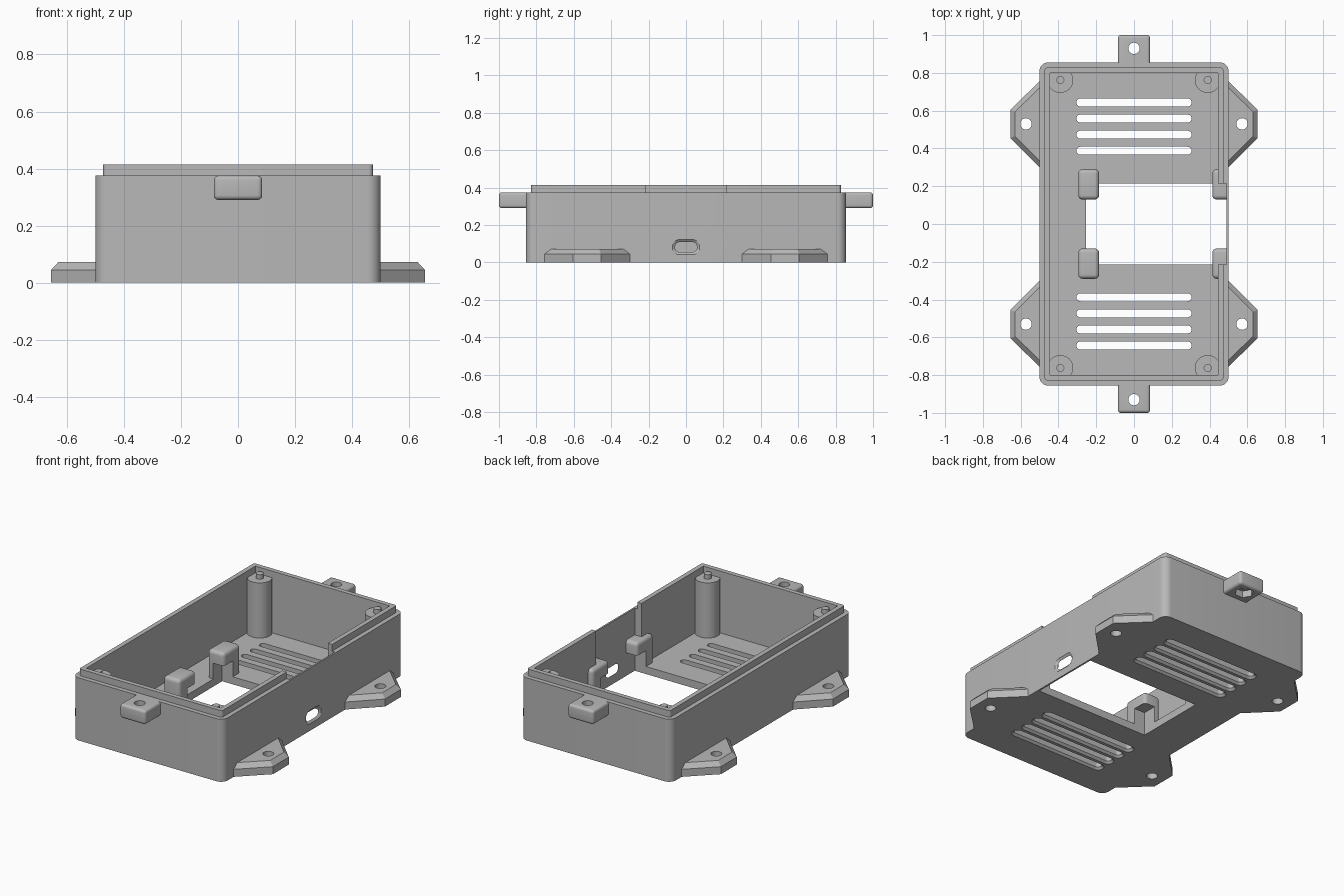
import bpy, bmesh, math

if "Cube" in bpy.data.objects:
    bpy.data.objects.remove(bpy.data.objects["Cube"])

grey = bpy.data.materials.new("matte grey")
grey.diffuse_color = (0.48, 0.48, 0.48, 1)
grey.use_nodes = True
grey.node_tree.nodes["Principled BSDF"].inputs["Base Color"].default_value = grey.diffuse_color


def rounded(cx, cy, w, d, r, n=8):
    """Rounded rectangle outline, counter-clockwise."""
    pts = []
    for k, (sx, sy) in enumerate([(1, 1), (-1, 1), (-1, -1), (1, -1)]):
        ox, oy = cx + sx * (w / 2 - r), cy + sy * (d / 2 - r)
        for i in range(n + 1):
            a = math.pi / 2 * (k + i / n)
            pts.append((ox + r * math.cos(a), oy + r * math.sin(a)))
    return pts


def circle(cx, cy, r, n=32, turn=0):
    return [(cx + r * math.cos(turn + 2 * math.pi * i / n),
             cy + r * math.sin(turn + 2 * math.pi * i / n)) for i in range(n)]


def finish(name, bm):
    bmesh.ops.recalc_face_normals(bm, faces=bm.faces)
    me = bpy.data.meshes.new(name)
    bm.to_mesh(me)
    bm.free()
    me.materials.append(grey)
    ob = bpy.data.objects.new(name, me)
    bpy.context.collection.objects.link(ob)
    return ob


def loft(name, sections, axis="z"):
    """Closed solid through (outline, height) sections."""
    bm = bmesh.new()
    rings = []
    for outline, h in sections:
        rings.append([bm.verts.new((h, x, y) if axis == "x" else (x, y, h))
                      for x, y in outline])
    n = len(rings[0])
    for a, b in zip(rings, rings[1:]):
        for i in range(n):
            j = (i + 1) % n
            bm.faces.new((a[i], a[j], b[j], b[i]))
    bm.faces.new(rings[0][::-1])
    bm.faces.new(rings[-1])
    return finish(name, bm)


def prism(name, outline, z0, z1):
    return loft(name, [(outline, z0), (outline, z1)])


def box(name, x0, x1, y0, y1, z0, z1, bevel=0):
    ob = prism(name, [(x0, y0), (x1, y0), (x1, y1), (x0, y1)], z0, z1)
    if bevel:
        bm = bmesh.new()
        bm.from_mesh(ob.data)
        bmesh.ops.bevel(bm, geom=bm.edges[:], offset=bevel, segments=5,
                        profile=0.5, affect="EDGES")
        bm.to_mesh(ob.data)
        bm.free()
    return ob


def apply(ob, mod):
    bpy.context.view_layer.objects.active = ob
    bpy.ops.object.modifier_apply(modifier=mod.name)


def cut(ob, *cutters):
    for c in cutters:
        mod = ob.modifiers.new("cut", "BOOLEAN")
        mod.operation, mod.solver, mod.object = "DIFFERENCE", "EXACT", c
        apply(ob, mod)
        bpy.data.objects.remove(c)


def mirror(ob, x, y):
    mod = ob.modifiers.new("mirror", "MIRROR")
    mod.use_axis = (x, y, False)
    mod.use_mirror_merge = False
    apply(ob, mod)


FLOOR, RIM, TOP = 0.045, 0.375, 0.415

# Case shell with stepped lip, cavity, and large opening that thins the right wall
case = loft("case", [(rounded(0, 0, 1.0, 1.71, 0.045), 0),
                     (rounded(0, 0, 1.0, 1.71, 0.045), RIM),
                     (rounded(0, 0, 0.946, 1.656, 0.015), RIM),
                     (rounded(0, 0, 0.946, 1.656, 0.015), TOP)])
cut(case, box("cavity", -0.445, 0.445, -0.80, 0.80, FLOOR, 0.6),
    box("opening", -0.255, 0.49, -0.215, 0.215, -0.1, 0.6))

# Vent slots, flared on the underside
for side in (-1, 1):
    for i in range(4):
        y = side * (0.388 + 0.085 * i)
        wide, narrow = rounded(0, y, 0.634, 0.066, 0.0329), rounded(0, y, 0.61, 0.042, 0.0209)
        cut(case, loft("slot", [(wide, -0.01), (wide, 0), (narrow, 0.012), (narrow, 0.1)]))

# Flared cable port in the right wall
inner, outer = rounded(0, 0.082, 0.115, 0.052, 0.025), rounded(0, 0.082, 0.145, 0.08, 0.036)
cut(case, loft("port", [(inner, 0.46), (inner, 0.489), (outer, 0.5), (outer, 0.52)], "x"))

# Corner posts with locating pins
posts = loft("corner_posts", [(circle(0.39, 0.762, r), z) for r, z in
                              [(0.068, 0.02), (0.068, 0.375), (0.021, 0.375), (0.021, 0.402)]])
mirror(posts, True, True)

# Chamfered side mounting feet
base = [(0.49, 0.29), (0.655, 0.455), (0.655, 0.605), (0.49, 0.765)]
crest = [(0.49, 0.325), (0.63, 0.465), (0.63, 0.595), (0.49, 0.73)]
feet = loft("mounting_feet", [(base, 0), (base, 0.045), (crest, 0.072)])
cut(feet, prism("hole", circle(0.572, 0.53, 0.03), -0.1, 0.2))
mirror(feet, True, True)

# End tabs with screw hole and hexagonal nut recess
tabs = box("end_tabs", -0.085, 0.085, 0.80, 1.0, 0.29, RIM, 0.016)
cut(tabs, box("trim", -0.2, 0.2, 0.7, 0.845, 0.2, 0.5),
    prism("hole", circle(0, 0.93, 0.03), 0.2, 0.5),
    prism("nut_recess", circle(0, 0.93, 0.052, 6), 0.2, 0.33))
mirror(tabs, False, True)

# Corner brackets that hold the module in the opening
left_clips = box("left_clips", -0.295, -0.185, 0.13, 0.29, 0.015, 0.215, 0.022)
right_clips = box("right_clips", 0.415, 0.55, 0.13, 0.29, 0.015, 0.215, 0.022)
cut(right_clips, box("trim", 0.491, 0.7, 0, 0.5, -0.1, 0.5))
for clips in (left_clips, right_clips):
    cut(clips, box("pocket", -0.255, 0.6, -0.215, 0.215, -0.1, 0.14))
    mirror(clips, False, True)

# Smooth rounded surfaces, crisp edges
bpy.ops.object.select_all(action="DESELECT")
for ob in (case, posts, feet, tabs, left_clips, right_clips):
    ob.select_set(True)
bpy.context.view_layer.objects.active = case
bpy.ops.object.shade_smooth_by_angle(angle=math.radians(30))
